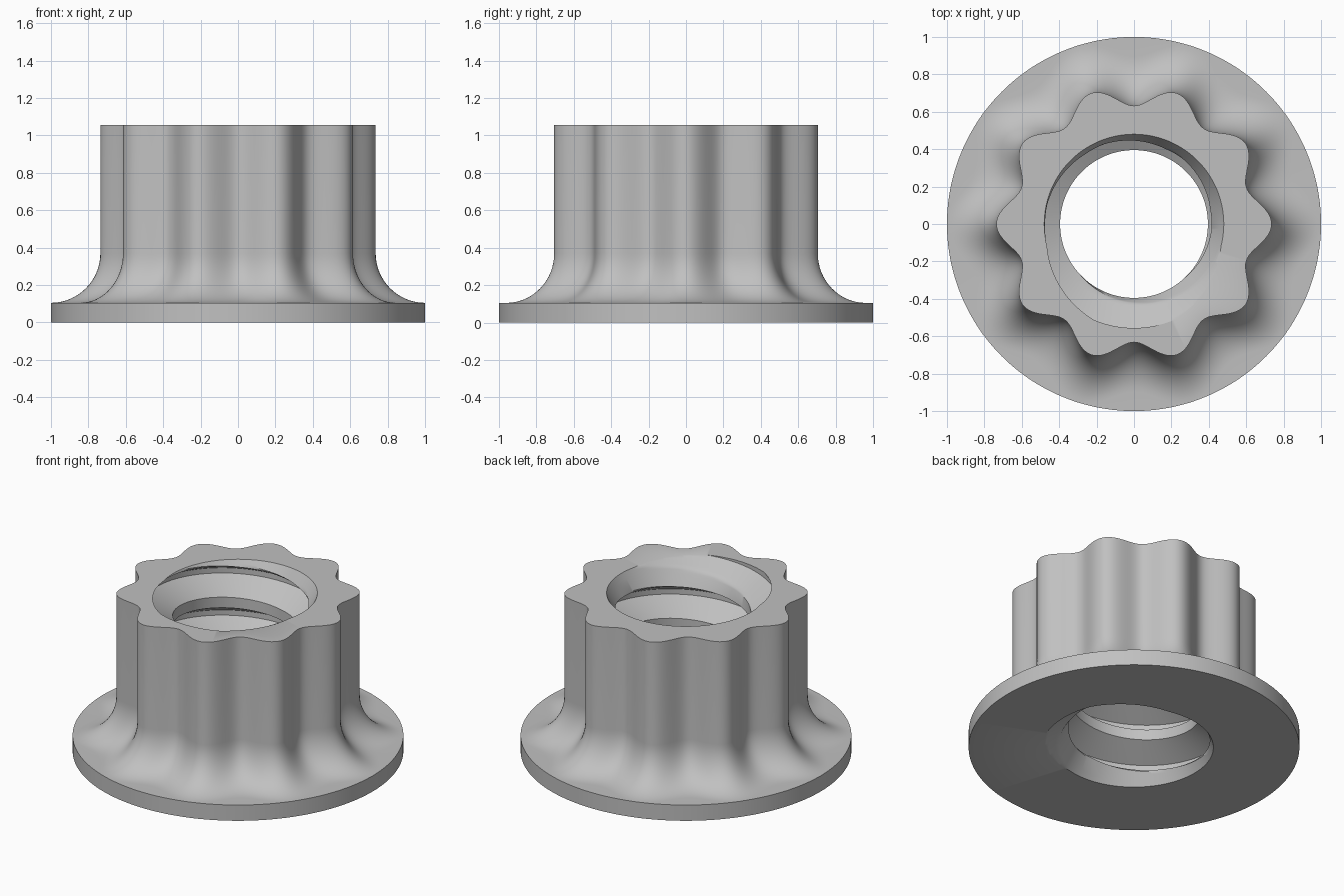
import bpy, bmesh, math

if "Cube" in bpy.data.objects:
    bpy.data.objects.remove(bpy.data.objects["Cube"])

COLUMNS = 240
HEIGHT, RIM = 1.055, 0.105
PITCH = HEIGHT / 3.75
MINOR, MAJOR, MOUTH = 0.395, 0.556, 0.48
FILLET = 0.265
LOBES = 10


def lobe_radius(a):
    """Wavy outline of the wrenching head."""
    return 0.684 + 0.052 * math.cos(LOBES * a)


def bore_radius(a, z):
    """Right-hand thread opened by a conical lead-in at both ends."""
    phase = (z - PITCH * a / math.tau) / PITCH
    off = abs(phase - round(phase))          # 0 at the root, 0.5 at the crest
    t = (off - 0.0625) / (0.375 - 0.0625)
    thread = MAJOR + (MINOR - MAJOR) * min(1, max(0, t))
    lead_in = MOUTH - 0.6 * min(z, HEIGHT - z)
    return max(thread, lead_in)


# Thread rows follow the helix: flat root, sloped flanks, flat crest
flank = [0.0625 + 0.3125 * i / 8 for i in range(9)]
turn = flank + [1 - f for f in reversed(flank)]
rows = [n + f for n in range(-2, 5) for f in turn]


def column(j):
    """Closed profile (radius, height) at one angle: bore, head, fillet, rim."""
    a = math.tau * j / COLUMNS
    points = []
    for s in rows:
        z = min(HEIGHT, max(0, PITCH * (s + j / COLUMNS)))
        points.append((bore_radius(a, z), z))
    r = lobe_radius(a)
    points.append((r, HEIGHT))
    for i in range(17):
        b = math.pi / 2 * i / 16
        points.append((r + FILLET * (1 - math.cos(b)),
                       RIM + FILLET * (1 - math.sin(b))))
    points += [(1, RIM), (1, 0)]
    return points


# Flanged nut body
bm = bmesh.new()
verts = {}


def vert(j, r, z):
    key = (j % COLUMNS, round(r, 4), round(z, 4))
    if key not in verts:
        a = math.tau * j / COLUMNS
        verts[key] = bm.verts.new((r * math.cos(a), r * math.sin(a), z))
    return verts[key]


loops = [[vert(j, *p) for p in column(j)] for j in range(COLUMNS + 1)]
for left, right in zip(loops, loops[1:]):
    for i in range(len(left)):
        k = (i + 1) % len(left)
        corners = list(dict.fromkeys((left[i], left[k], right[k], right[i])))
        if len(corners) > 2 and not bm.faces.get(corners):
            bm.faces.new(corners)
bmesh.ops.recalc_face_normals(bm, faces=bm.faces)

mesh = bpy.data.meshes.new("flanged_nut")
bm.to_mesh(mesh)
bm.free()
nut = bpy.data.objects.new("flanged_nut", mesh)
bpy.context.collection.objects.link(nut)

# Plain grey steel
steel = bpy.data.materials.new("grey_steel")
steel.use_nodes = True
color = (0.53, 0.53, 0.53, 1)
steel.diffuse_color = color
for node in steel.node_tree.nodes:
    if node.type == "BSDF_PRINCIPLED":
        node.inputs["Base Color"].default_value = color
mesh.materials.append(steel)

bpy.ops.object.select_all(action="DESELECT")
nut.select_set(True)
bpy.context.view_layer.objects.active = nut
bpy.ops.object.shade_smooth_by_angle(angle=math.radians(30))
